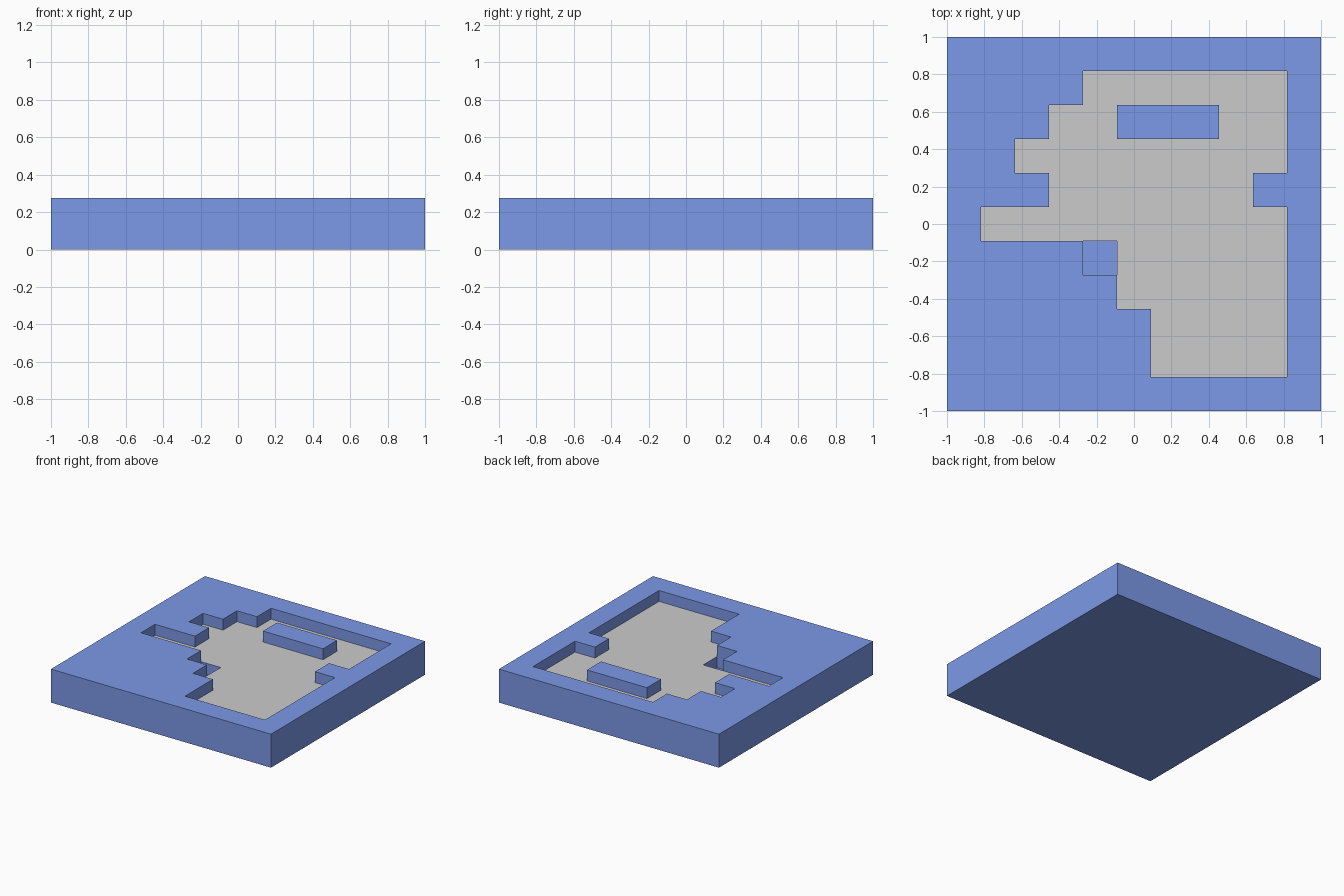
import bpy, bmesh

if "Cube" in bpy.data.objects:
    bpy.data.objects.remove(bpy.data.objects["Cube"])

# Tile plan, far row first: # wall, . floor, o pit
PLAN = ["###########",
        "####......#",
        "###..###..#",
        "##........#",
        "###......##",
        "#.........#",
        "####o.....#",
        "#####.....#",
        "######....#",
        "######....#",
        "###########"]
N = len(PLAN)
C = 2 / N            # cell size
H = 0.275 / 3        # height of one level
LEVEL = {"#": 3, ".": 2, "o": 1}


def level(c, r):
    return LEVEL[PLAN[r][c]] if 0 <= c < N and 0 <= r < N else 0


def corners(c, r):
    x, y = -1 + c * C, 1 - (r + 1) * C
    return [(x, y), (x + C, y), (x + C, y + C), (x, y + C)]


def quad(bm, pts):
    bm.faces.new([bm.verts.new(p) for p in pts])


def finish(bm, name, mat=None):
    bmesh.ops.remove_doubles(bm, verts=bm.verts, dist=1e-4)
    bmesh.ops.dissolve_limit(bm, angle_limit=0.01, verts=bm.verts, edges=bm.edges)
    me = bpy.data.meshes.new(name)
    bm.to_mesh(me)
    bm.free()
    ob = bpy.data.objects.new(name, me)
    bpy.context.collection.objects.link(ob)
    if mat:
        me.materials.append(mat)


blue = bpy.data.materials.new("blue")
blue.diffuse_color = (0.2, 0.32, 0.8, 1)
blue.use_nodes = True
blue.node_tree.nodes["Principled BSDF"].inputs["Base Color"].default_value = blue.diffuse_color

# Block with raised walls, sunken floor and a pit
block = bmesh.new()
floor = bmesh.new()
for r in range(N):
    for c in range(N):
        p, h = corners(c, r), level(c, r)
        quad(block, [(x, y, h * H) for x, y in p])
        quad(block, [(x, y, 0) for x, y in reversed(p)])
        sides = [(0, 1), (1, 0), (0, -1), (-1, 0)]
        for i, (dc, dr) in enumerate(sides):
            a, b = p[i], p[(i + 1) % 4]
            for k in range(level(c + dc, r + dr), h):
                quad(block, [(*a, k * H), (*b, k * H),
                             (*b, (k + 1) * H), (*a, (k + 1) * H)])
        # Grey floor covering, just above the sunken level
        if PLAN[r][c] == ".":
            quad(floor, [(x, y, h * H + 0.002) for x, y in p])

finish(block, "wall_block", blue)
finish(floor, "floor_covering")
